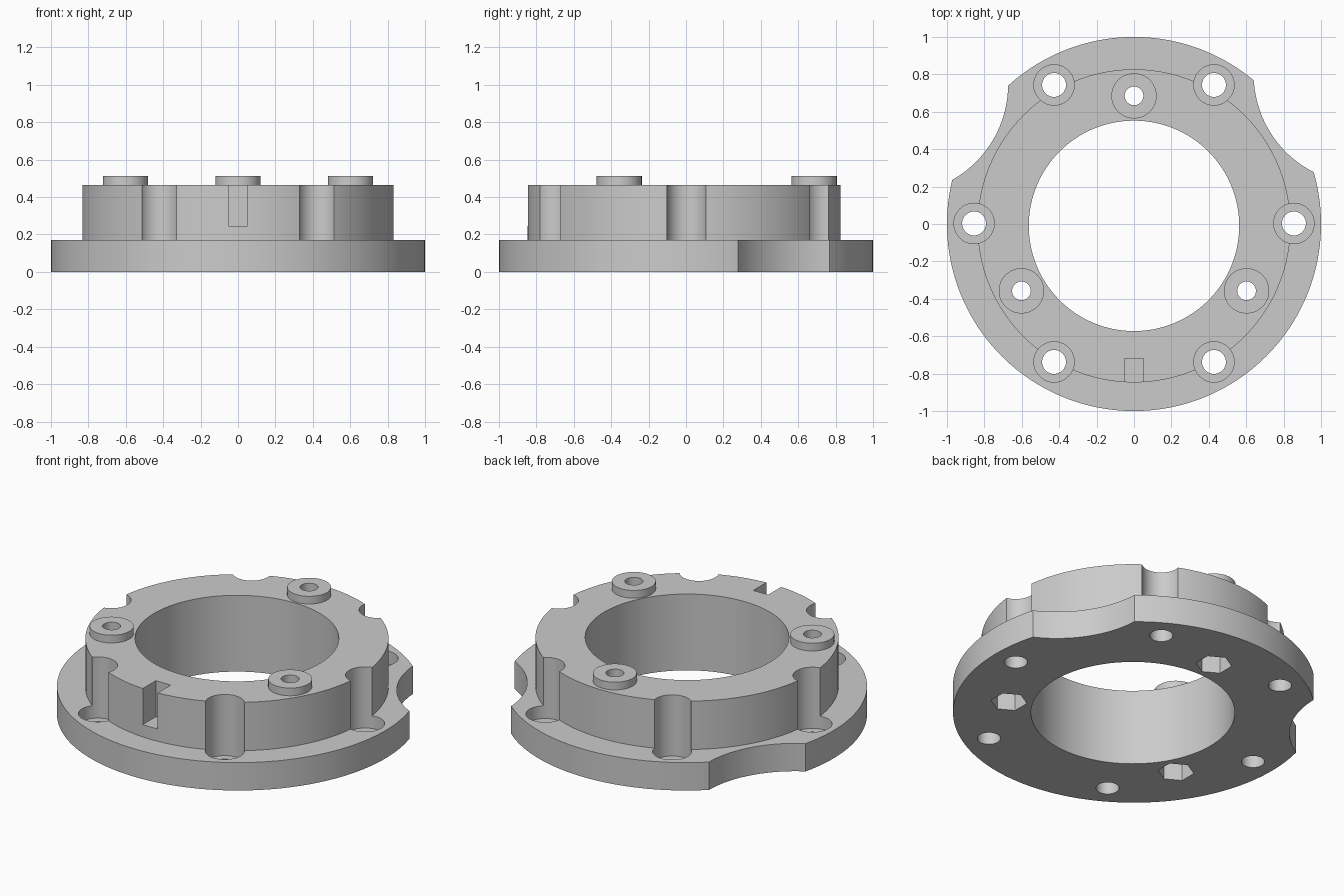
import bpy
import math

cube = bpy.data.objects.get("Cube")
if cube:
    bpy.data.objects.remove(cube, do_unlink=True)

# Single grey finish
grey = bpy.data.materials.new("machined grey")
grey.use_nodes = True
grey.diffuse_color = (0.6, 0.6, 0.6, 1)
grey.node_tree.nodes["Principled BSDF"].inputs["Base Color"].default_value = (0.6, 0.6, 0.6, 1)

FLANGE_TOP, COLLAR_TOP, BOSS_TOP = 0.17, 0.465, 0.512
COLLAR_Y = -0.01


def cylinder(name, radius, x, y, low, high, sides=96, turn=0.0):
    bpy.ops.mesh.primitive_cylinder_add(
        vertices=sides, radius=radius, depth=high - low,
        location=(x, y, (low + high) / 2), rotation=(0, 0, turn))
    obj = bpy.context.object
    obj.name = name
    obj.data.materials.append(grey)
    return obj


def box(name, x, y, z, sx, sy, sz):
    bpy.ops.mesh.primitive_cube_add(size=1, location=(x, y, z))
    obj = bpy.context.object
    obj.name = name
    obj.scale = (sx, sy, sz)
    obj.data.materials.append(grey)
    return obj


def polar(radius, degrees, cy):
    a = math.radians(degrees)
    return radius * math.cos(a), cy + radius * math.sin(a)


def cut(part, cutters):
    """Subtract every cutter from the part and bake the result."""
    bpy.context.view_layer.update()
    for cutter in cutters:
        mod = part.modifiers.new("cut", 'BOOLEAN')
        mod.operation = 'DIFFERENCE'
        mod.solver = 'EXACT'
        mod.object = cutter
    bpy.ops.object.select_all(action='DESELECT')
    part.select_set(True)
    bpy.context.view_layer.objects.active = part
    for mod in list(part.modifiers):
        bpy.ops.object.modifier_apply(modifier=mod.name)
    bpy.ops.object.shade_smooth_by_angle(angle=math.radians(25))


# Main parts
flange = cylinder("flange", 1.0, 0, 0, 0, FLANGE_TOP, 160)
collar = cylinder("collar", 0.837, 0, COLLAR_Y, FLANGE_TOP, COLLAR_TOP, 160)

# Central bore
bore = cylinder("bore_cutter", 0.5625, 0, COLLAR_Y, -1, 1, 128)
flange_cuts, collar_cuts, helpers = [bore], [bore], [bore]

# Six bolt holes with deep counterbores that scallop the collar
for i in range(6):
    x, y = polar(0.855, 60 * i, 0.003)
    hole = cylinder("bolt_hole_cutter", 0.064, x, y, -1, 1, 48)
    seat = cylinder("counterbore_cutter", 0.108, x, y, 0.092, 1, 64)
    flange_cuts += [hole, seat]
    collar_cuts.append(seat)
    helpers += [hole, seat]

# Two large side scallops in the flange
for x, y in ((-1.26, 0.747), (1.227, 0.80)):
    scallop = cylinder("scallop_cutter", 0.587, x, y, -1, 1, 128)
    flange_cuts.append(scallop)
    helpers.append(scallop)

# Key slot in the front of the collar
slot = box("key_slot_cutter", 0, -0.87, 0.545, 0.1, 0.3, 0.6)
collar_cuts.append(slot)
helpers.append(slot)

# Three raised bosses with through holes and hexagonal nut pockets below
bosses = []
for i in range(3):
    x, y = polar(0.695, 90 + 120 * i, COLLAR_Y)
    boss = cylinder(f"boss_{i + 1}", 0.121, x, y, COLLAR_TOP, BOSS_TOP, 64)
    hole = cylinder("boss_hole_cutter", 0.05, x, y, -1, 1, 40)
    pocket = cylinder("nut_pocket_cutter", 0.1, x, y, -1, 0.22, 6)
    bosses.append((boss, hole))
    flange_cuts += [hole, pocket]
    collar_cuts += [hole, pocket]
    helpers += [hole, pocket]

cut(flange, flange_cuts)
cut(collar, collar_cuts)
for boss, hole in bosses:
    cut(boss, [hole])

for helper in helpers:
    bpy.data.objects.remove(helper, do_unlink=True)
